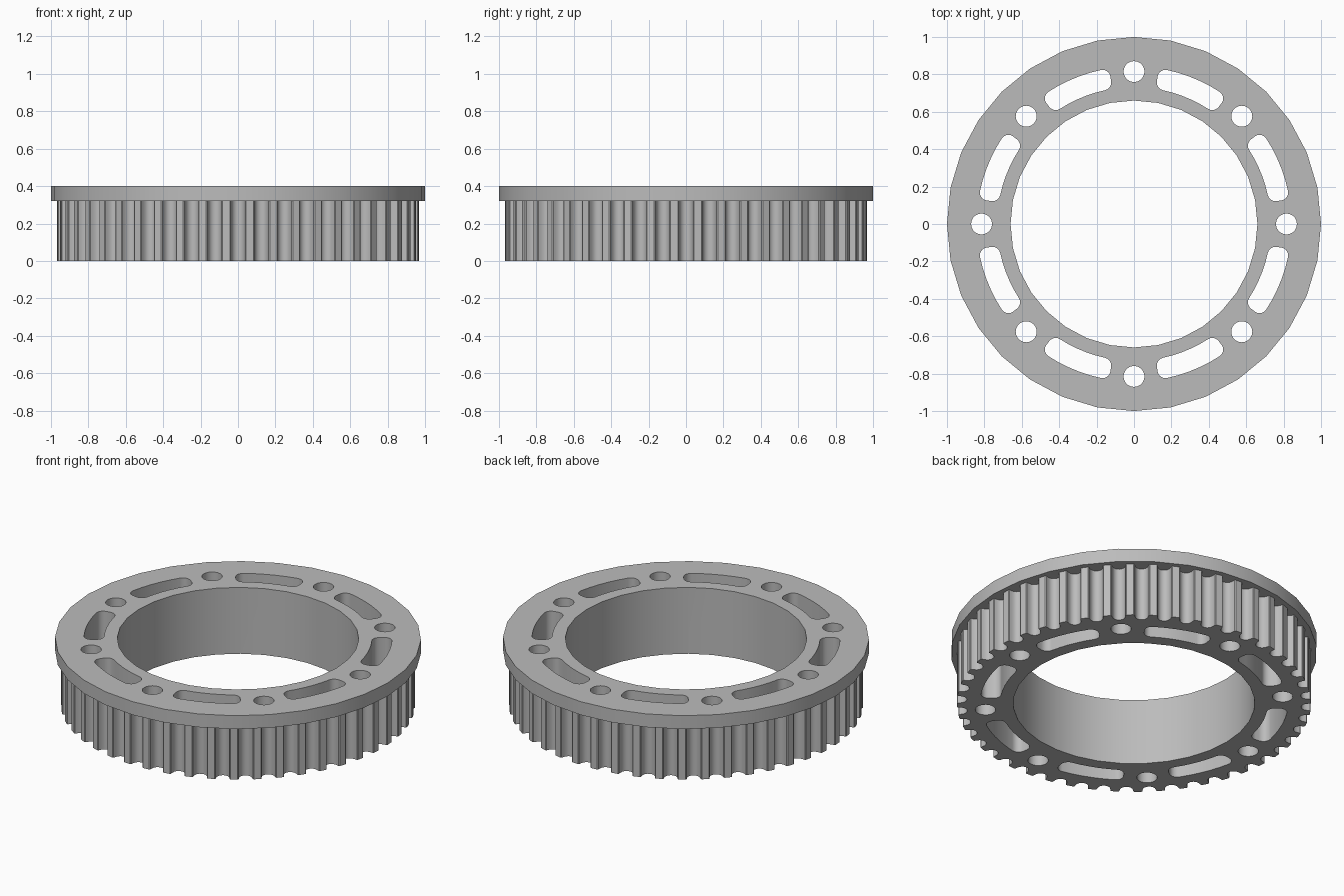
import bpy
import bmesh
from math import sin, cos, pi, radians

if "Cube" in bpy.data.objects:
    bpy.data.objects.remove(bpy.data.objects["Cube"])

TEETH = 48
TIP_R = 0.968
BORE_R = 0.66
HOLE_RING_R = 0.815

steel = bpy.data.materials.new("plain_grey")
steel.use_nodes = True
grey = (0.5, 0.5, 0.5, 1)
steel.diffuse_color = grey
steel.node_tree.nodes["Principled BSDF"].inputs["Base Color"].default_value = grey


def polar(r, a):
    return (r * cos(a), r * sin(a))


def circle(r, n, cx=0, cy=0):
    return [(cx + r * cos(2 * pi * i / n), cy + r * sin(2 * pi * i / n)) for i in range(n)]


def prism(name, outlines, z0, z1):
    """Closed solids from counter-clockwise outlines, between z0 and z1."""
    bm = bmesh.new()
    for outline in outlines:
        low = [bm.verts.new((x, y, z0)) for x, y in outline]
        high = [bm.verts.new((x, y, z1)) for x, y in outline]
        bm.faces.new(low[::-1])
        bm.faces.new(high)
        for i in range(len(low)):
            bm.faces.new((low[i - 1], low[i], high[i], high[i - 1]))
    mesh = bpy.data.meshes.new(name)
    bm.to_mesh(mesh)
    bm.free()
    mesh.materials.append(steel)
    obj = bpy.data.objects.new(name, mesh)
    bpy.context.scene.collection.objects.link(obj)
    return obj


def toothed_outline():
    """Round-bottomed belt grooves with softened tooth corners."""
    pitch = 2 * pi / TEETH
    groove = [(-0.044, 0), (-0.039, 0.004), (-0.037, 0.018)]
    groove += [(0.036 * cos(a), 0.02 - 0.034 * sin(a))
               for a in [pi + pi * i / 8 for i in range(1, 8)]]
    groove += [(-x, d) for x, d in groove[2::-1]]
    return [polar(TIP_R - d, t * pitch + x / TIP_R)
            for t in range(TEETH) for x, d in groove]


def slot_outline(centre):
    """Curved slot with rounded corners."""
    half, inner, outer, fillet = radians(13.4), 0.732, 0.842, 0.042
    mid = (inner + outer) / 2
    reach = half - fillet / mid
    corners = [(outer - fillet, 1), (inner + fillet, 1),
               (inner + fillet, -1), (outer - fillet, -1)]
    pts = []
    for quarter, (r, side) in enumerate(corners):
        for i in range(6):
            a = pi / 2 * (quarter + i / 5)
            pts.append(polar(r + fillet * cos(a),
                             centre + side * reach + fillet * sin(a) / mid))
        # Long arcs follow the inner and outer edges
        if quarter in (1, 3):
            edge = inner if quarter == 1 else outer
            pts += [polar(edge, centre + side * reach * (1 - 2 * i / 5))
                    for i in range(1, 5)]
    return pts


def boolean(obj, tool, operation):
    mod = obj.modifiers.new(operation.lower(), 'BOOLEAN')
    mod.operation = operation
    mod.solver = 'EXACT'
    mod.object = tool
    bpy.context.view_layer.objects.active = obj
    bpy.ops.object.modifier_apply(modifier=mod.name)
    bpy.data.objects.remove(tool)


# Toothed body joined to the flange
pulley = prism("toothed_pulley_ring", [toothed_outline()], 0, 0.36)
flange = prism("flange", [circle(1, 32)], 0.32, 0.4)
boolean(pulley, flange, 'UNION')

# Bore, bolt holes and lightening slots
cuts = [circle(BORE_R, 32)]
for k in range(8):
    cuts.append(circle(0.056, 20, *polar(HOLE_RING_R, k * pi / 4)))
    cuts.append(slot_outline((k + 0.5) * pi / 4))
cutter = prism("cutter", cuts, -0.1, 0.5)
cutter.hide_render = True
boolean(pulley, cutter, 'DIFFERENCE')

bpy.ops.object.select_all(action='DESELECT')
pulley.select_set(True)
bpy.context.view_layer.objects.active = pulley
bpy.ops.object.shade_smooth_by_angle(angle=radians(30))
